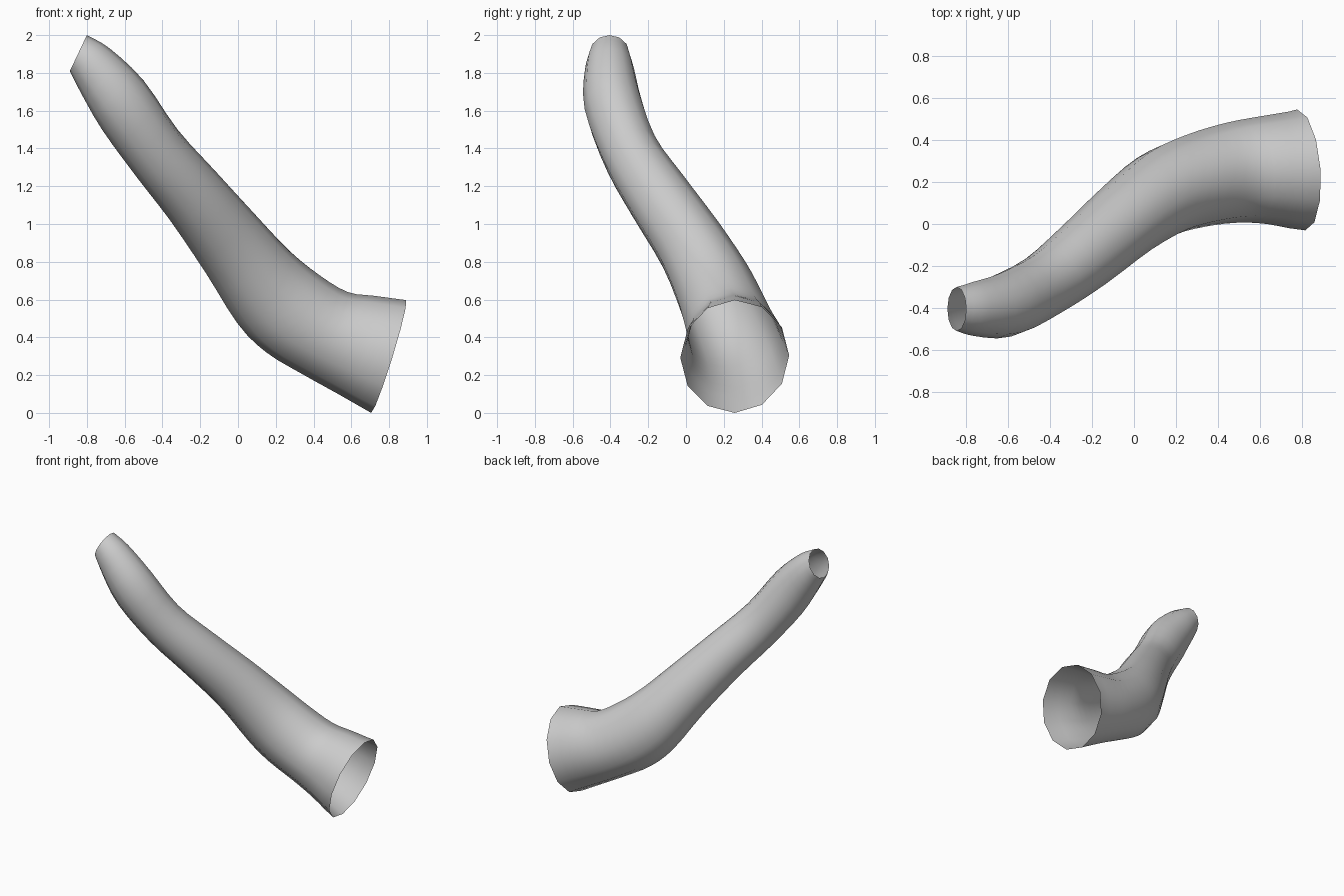
import bpy, bmesh
from math import sin, cos, pi
from mathutils import Vector

if "Cube" in bpy.data.objects:
    bpy.data.objects.remove(bpy.data.objects["Cube"])

SIDES, STEPS = 12, 3

# Cross-sections: upper edge (x, z), lower edge (x, z), centre y, sideways radius
stations = [
    (-0.80, 2.00, -0.89, 1.81, -0.405, 0.105),
    (-0.68, 1.93, -0.84, 1.71, -0.405, 0.130),
    (-0.50, 1.76, -0.72, 1.50, -0.385, 0.155),
    (-0.32, 1.50, -0.53, 1.24, -0.290, 0.155),
    (-0.12, 1.28, -0.36, 1.02, -0.150, 0.172),
    (0.10, 1.04, -0.17, 0.74, 0.025, 0.187),
    (0.27, 0.86, 0.00, 0.47, 0.145, 0.210),
    (0.43, 0.73, 0.15, 0.32, 0.205, 0.225),
    (0.58, 0.64, 0.35, 0.20, 0.244, 0.240),
    (0.72, 0.62, 0.53, 0.10, 0.258, 0.258),
    (0.89, 0.597, 0.705, 0.00, 0.258, 0.289),
]


def spline(p0, p1, p2, p3, t):
    return [0.5 * (2*b + (c-a)*t + (2*a-5*b+4*c-d)*t*t + (3*b-a-3*c+d)*t**3)
            for a, b, c, d in zip(p0, p1, p2, p3)]


# Smooth the stations into closer rings
ext = lambda a, b: [2*p - q for p, q in zip(a, b)]
pts = [ext(stations[0], stations[1])] + stations + [ext(stations[-1], stations[-2])]
rings = [spline(*pts[i:i+4], k / STEPS)
         for i in range(len(stations) - 1) for k in range(STEPS)]
rings.append(list(stations[-1]))
centres = [Vector(((r[0]+r[2])/2, r[4], (r[1]+r[3])/2)) for r in rings]

# Loft the open tube
bm = bmesh.new()
loops = []
last = len(rings) - 1
for i, r in enumerate(rings):
    c = centres[i]
    up = Vector(((r[0]-r[2])/2, 0, (r[1]-r[3])/2))
    tangent = centres[min(i+1, last)] - centres[max(i-1, 0)]
    if i == 0:
        tangent = Vector((0.9, 0, -0.43))
    elif i == last:
        tangent = Vector((0.95, 0.07, -0.3))
    side = up.cross(tangent).normalized() * r[5]
    loops.append([bm.verts.new(c + up*cos(2*pi*k/SIDES) + side*sin(2*pi*k/SIDES))
                  for k in range(SIDES)])
for a, b in zip(loops, loops[1:]):
    for k in range(SIDES):
        n = (k + 1) % SIDES
        bm.faces.new((a[k], a[n], b[n], b[k]))
bmesh.ops.recalc_face_normals(bm, faces=bm.faces)
# Make sure the outside faces outward
f = bm.faces[:][0]
if f.normal.dot(f.calc_center_median() - centres[0]) < 0:
    bmesh.ops.reverse_faces(bm, faces=bm.faces)
for f in bm.faces:
    f.smooth = True

mesh = bpy.data.meshes.new("curved_tube")
bm.to_mesh(mesh)
bm.free()
bpy.context.collection.objects.link(bpy.data.objects.new("curved_tube", mesh))
